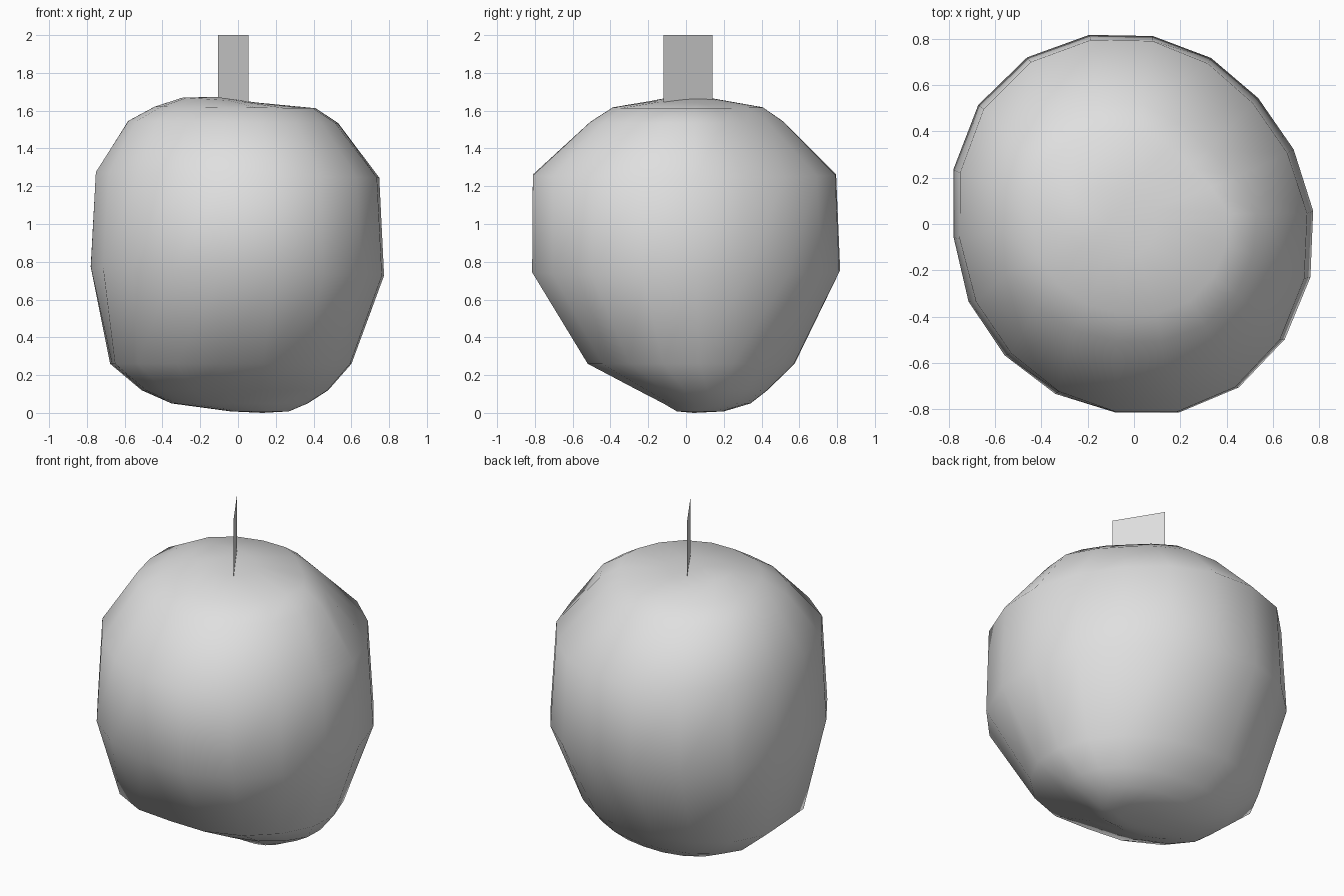
import bpy, bmesh, math

old = bpy.data.objects.get("Cube")
if old:
    bpy.data.objects.remove(old, do_unlink=True)

grey = bpy.data.materials.new("light grey")
grey.use_nodes = True
grey.diffuse_color = (0.74, 0.74, 0.74, 1)
grey.node_tree.nodes["Principled BSDF"].inputs["Base Color"].default_value = (0.74, 0.74, 0.74, 1)


def add_object(name, bm):
    mesh = bpy.data.meshes.new(name)
    bm.to_mesh(mesh)
    bm.free()
    mesh.materials.append(grey)
    obj = bpy.data.objects.new(name, mesh)
    bpy.context.collection.objects.link(obj)
    return obj


def corner(angle, degrees):
    """Strength of a bulge towards one diagonal, zero on the axes."""
    return max(0, math.cos(angle - math.radians(degrees))) * abs(math.sin(2 * angle))


# Fruit body: off-centre rings
# (height, x from, x to, y from, y to, slope along x, front right bulge, back left bulge)
SIDES = 18
PHASE = math.radians(4)
SQUASH = 0.035
BACK_RIGHT = 0.03
RINGS = [
    (0.008, -0.04, 0.27, -0.05, 0.20, 0, 0, 0.04),
    (0.05, -0.35, 0.37, -0.12, 0.34, 0, 0.05, 0.04),
    (0.12, -0.50, 0.48, -0.25, 0.43, 0, 0.12, 0.03),
    (0.26, -0.66, 0.605, -0.51, 0.575, 0, 0.14, 0.01),
    (0.75, -0.78, 0.78, -0.82, 0.82, -0.03, 0.03, -0.01),
    (1.26, -0.755, 0.755, -0.82, 0.80, -0.02, 0.01, -0.02),
    (1.54, -0.58, 0.54, -0.51, 0.53, -0.01, 0.04, -0.10),
    (1.617, -0.44, 0.42, -0.39, 0.42, -0.01, 0.04, -0.14),
    (1.65, -0.29, 0.10, -0.15, 0.16, -0.07, 0, 0),
]

bm = bmesh.new()
loops = []
for z, x0, x1, y0, y1, slope, front_right, back_left in RINGS:
    loop = []
    for i in range(SIDES):
        a = PHASE + math.tau * i / SIDES
        r = (1 - SQUASH * math.sin(2 * a) + front_right * corner(a, 225)
             + back_left * corner(a, 45) + BACK_RIGHT * corner(a, 135))
        x = (x0 + x1) / 2 + (x1 - x0) / 2 * r * math.cos(a)
        y = (y0 + y1) / 2 + (y1 - y0) / 2 * r * math.sin(a)
        loop.append(bm.verts.new((x, y, z + slope * x)))
    loops.append(loop)
bottom = bm.verts.new((0.13, 0.04, 0))
crown = bm.verts.new((-0.11, 0.0, 1.672))
for i in range(SIDES):
    j = (i + 1) % SIDES
    for low, high in zip(loops, loops[1:]):
        bm.faces.new((low[i], low[j], high[j], high[i]))
    bm.faces.new((bottom, loops[0][j], loops[0][i]))
    bm.faces.new((crown, loops[-1][i], loops[-1][j]))
for face in bm.faces:
    face.smooth = True
add_object("fruit_body", bm)

# Stem: one flat upright card set diagonally in the crown
bm = bmesh.new()
near, far = (0.055, -0.12), (-0.105, 0.14)
bm.faces.new([bm.verts.new((*p, z)) for p, z in
              ((near, 1.62), (far, 1.62), (far, 2.0), (near, 2.0))])
add_object("stem", bm)
